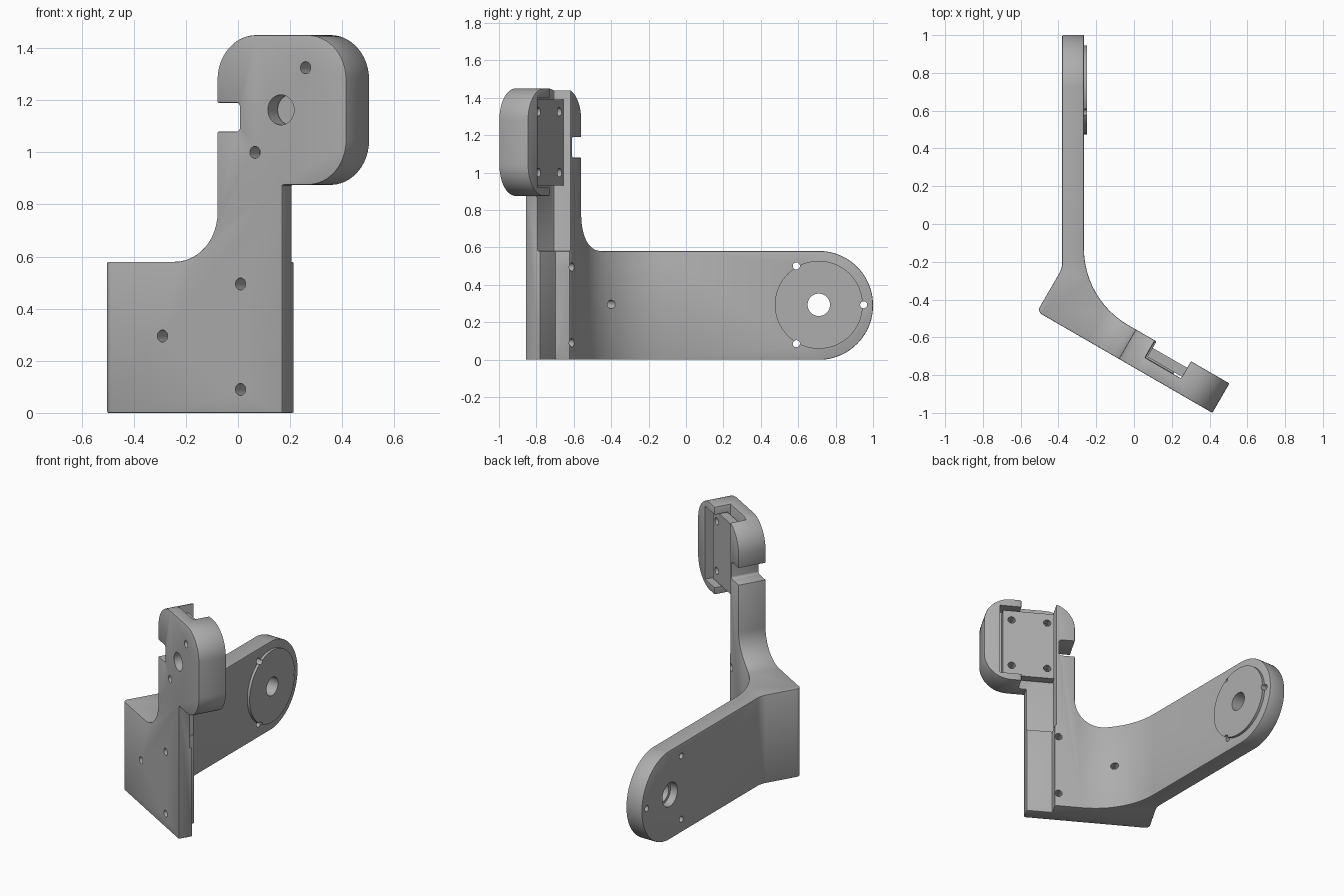
import bpy, bmesh, math
from mathutils import Matrix, Vector

old = bpy.data.objects.get("Cube")
if old:
    bpy.data.objects.remove(old, do_unlink=True)

grey = bpy.data.materials.new("matte_grey")
grey.use_nodes = True
GREY = (0.42, 0.42, 0.42, 1)
grey.diffuse_color = GREY
grey.node_tree.nodes["Principled BSDF"].inputs["Base Color"].default_value = GREY


def frame(a, b, c, origin=(0, 0, 0)):
    """Matrix taking local (a, b, c) to the world."""
    m = Matrix((a, b, c)).transposed().to_4x4()
    m.translation = origin
    return m


X, Y, Z = Vector((1, 0, 0)), Vector((0, 1, 0)), Vector((0, 0, 1))
C, S = math.cos(math.radians(30)), 0.5
FLOOR = frame(X, Y, Z)                                           # x, y, up
PLATE = frame((C, -S, 0), Z, (S, C, 0), (0.415, -1, 0))          # along, up, depth
ARM = frame(Y, Z, X)                                             # y, up, x


def rounded(corners, steps=12):
    """Outline from (x, y[, radius]) corners, with arcs at the radii."""
    out = []
    for i, c in enumerate(corners):
        p = Vector(c[:2])
        if len(c) < 3:
            out.append(p)
            continue
        a = (Vector(corners[i - 1][:2]) - p).normalized()
        b = (Vector(corners[(i + 1) % len(corners)][:2]) - p).normalized()
        half = a.angle(b) / 2
        centre = p + (a + b).normalized() * c[2] / math.sin(half)
        start = p + a * c[2] / math.tan(half) - centre
        end = p + b * c[2] / math.tan(half) - centre
        turn = math.atan2(start.x * end.y - start.y * end.x, start.dot(end))
        for k in range(steps + 1):
            out.append(centre + Matrix.Rotation(turn * k / steps, 2) @ start)
    return out


def prism(name, outline, lo, hi, space):
    bm = bmesh.new()
    rings = [[bm.verts.new(space @ Vector((p[0], p[1], h))) for p in outline] for h in (lo, hi)]
    bm.faces.new(rings[0])
    bm.faces.new(rings[1])
    n = len(outline)
    for i in range(n):
        j = (i + 1) % n
        bm.faces.new((rings[0][i], rings[0][j], rings[1][j], rings[1][i]))
    bmesh.ops.recalc_face_normals(bm, faces=bm.faces)
    me = bpy.data.meshes.new(name)
    bm.to_mesh(me)
    bm.free()
    me.materials.append(grey)
    ob = bpy.data.objects.new(name, me)
    bpy.context.collection.objects.link(ob)
    return ob


def box(name, a, b, lo, hi, space=PLATE):
    return prism(name, [(a[0], b[0]), (a[1], b[0]), (a[1], b[1]), (a[0], b[1])], lo, hi, space)


def rod(name, a, b, r, lo, hi, space=PLATE, sides=32):
    ring = [(a + r * math.cos(t), b + r * math.sin(t))
            for t in (2 * math.pi * k / sides for k in range(sides))]
    return prism(name, ring, lo, hi, space)


def bake(ob):
    bpy.context.view_layer.update()
    me = bpy.data.meshes.new_from_object(ob.evaluated_get(bpy.context.evaluated_depsgraph_get()))
    ob.modifiers.clear()
    ob.data = me


def combine(targets, tool, mode="DIFFERENCE"):
    for ob in targets:
        m = ob.modifiers.new("cut", "BOOLEAN")
        m.operation, m.object, m.solver = mode, tool, "EXACT"
        bake(ob)
    bpy.data.objects.remove(tool, do_unlink=True)


# Bracket: floor plan, plate outline and arm outline intersected
plan = rounded([(0.415 + 0.1 * C, -1.05), (-0.513, -0.464, 0.03), (-0.38, -0.234, 0.12),
                (-0.38, 1.1), (-0.265, 1.1), (-0.265, -0.4, 0.468), (0.505 + 0.1 * C, -0.894)])
bracket = prism("bracket", plan, -0.1, 1.6, FLOOR)
face = rounded([(-2.2, 0), (-0.283, 0), (-0.283, 0.875), (0, 0.875, 0.17), (0, 1.45, 0.17),
                (-0.572, 1.45, 0.17), (-0.572, 1.19), (-0.473, 1.19, 0.015),
                (-0.473, 1.08, 0.015), (-0.572, 1.08), (-0.572, 0.58, 0.19), (-2.2, 0.58)])
combine([bracket], prism("face_outline", face, -0.2, 2.5, PLATE), "INTERSECT")
side = rounded([(-1.2, -0.001), (1, -0.001, 0.29), (1, 0.581, 0.29), (0, 0.581),
                (0, 1.6), (-1.2, 1.6)], 24)
combine([bracket], prism("side_outline", side, -1, 1, ARM), "INTERSECT")

# Cable channel up the back, stepped at the base
combine([bracket], box("base_step", (-0.445, -0.235), (-0.1, 0.585), 0.09, 0.5))
combine([bracket], box("column_step", (-0.455, -0.235), (0.58, 1.6), 0.075, 0.5))

# Softened edges
bev = bracket.modifiers.new("bevel", "BEVEL")
bev.width, bev.segments, bev.limit_method, bev.angle_limit = 0.01, 2, "ANGLE", math.radians(50)
bake(bracket)

# Recess behind the head, and the mounting plate in it
combine([bracket], box("recess", (-0.452, -0.1), (0.92, 1.4), 0.09, 0.5))
mount = box("mounting_plate", (-0.447, -0.125), (0.93, 1.39), 0.085, 0.14)

# Raised disc on the arm
disc = rod("hub_disc", 0.71, 0.293, 0.235, -0.275, -0.248, ARM, 64)

# Screw holes in the plate
for x, z in ((-0.468, 0.495), (-0.468, 0.09), (-0.814, 0.295)):
    combine([bracket], rod("screw_hole", x, z, 0.023, -0.1, 0.7))
for x, z, front in ((-0.18, 1.325, -0.1), (-0.404, 1.0, -0.1), (-0.18, 1.0, 0.07), (-0.404, 1.325, 0.07)):
    combine([bracket, mount], rod("mount_hole", x, z, 0.023, front, 0.16))
combine([bracket], rod("head_hole", -0.289, 1.163, 0.058, -0.1, 0.2))

# Hub bore, its outer counterbore and three small holes
combine([bracket, disc], rod("bore", 0.71, 0.293, 0.06, -0.6, 0, ARM))
combine([bracket], rod("counterbore", 0.71, 0.293, 0.078, -0.6, -0.33, ARM))
for k in range(3):
    t = 2 * math.pi * k / 3
    combine([bracket, disc], rod("small_hole", 0.71 + 0.24 * math.cos(t),
                                 0.293 + 0.24 * math.sin(t), 0.019, -0.6, 0, ARM))

for ob in (bracket, mount, disc):
    bpy.ops.object.select_all(action="DESELECT")
    ob.select_set(True)
    bpy.context.view_layer.objects.active = ob
    bpy.ops.object.shade_smooth_by_angle(angle=math.radians(30))
